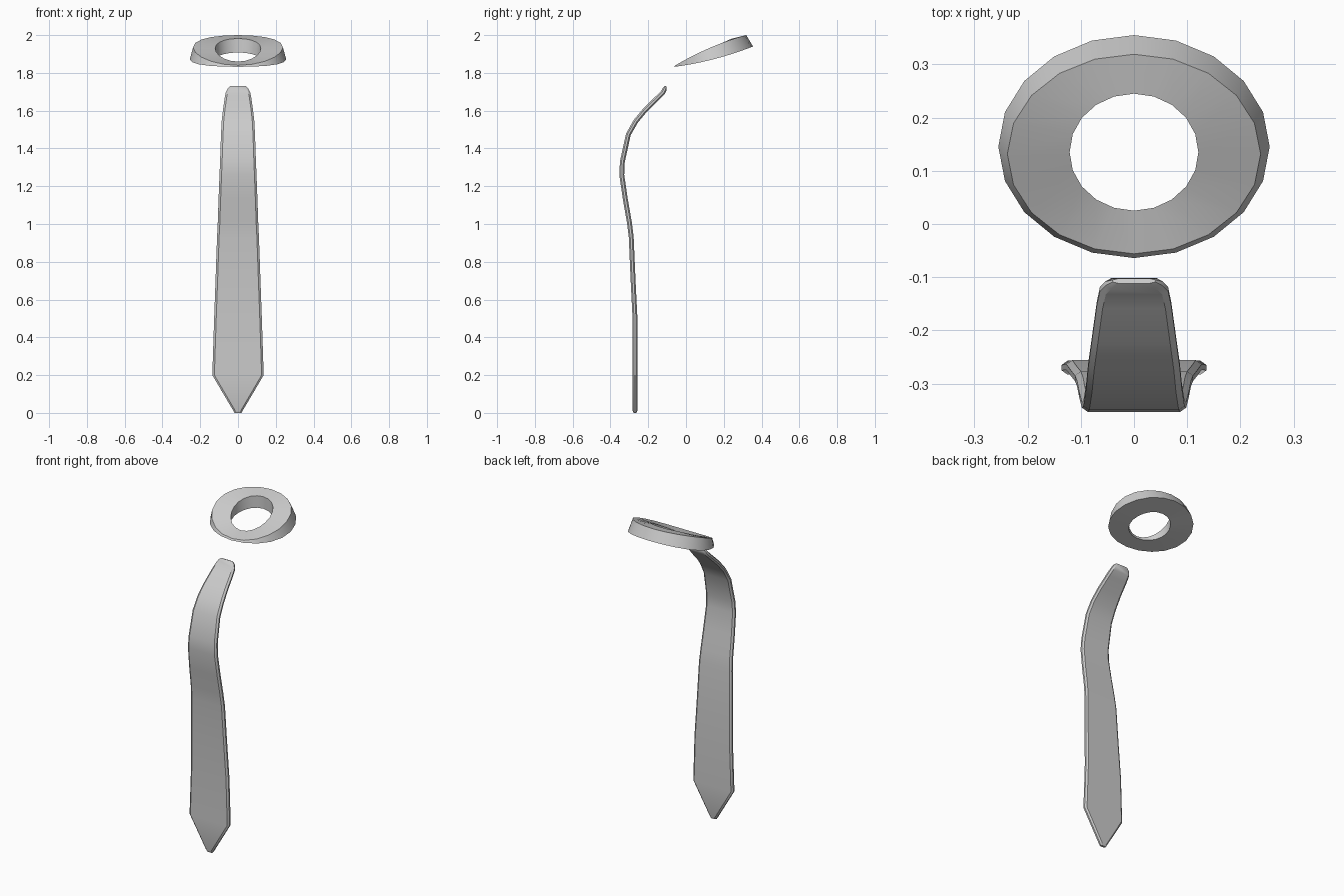
import bpy, bmesh
from math import sin, cos, pi
from mathutils import Vector

if "Cube" in bpy.data.objects:
    bpy.data.objects.remove(bpy.data.objects["Cube"])


def make(name, rings, closed):
    """Skin a list of equal-length point rings into a mesh object."""
    bm = bmesh.new()
    loops = [[bm.verts.new(p) for p in r] for r in rings]
    n, m = len(loops), len(loops[0])
    for i in range(n if closed else n - 1):
        a, b = loops[i], loops[(i + 1) % n]
        for j in range(m):
            k = (j + 1) % m
            bm.faces.new((a[j], a[k], b[k], b[j]))
    if not closed:
        bm.faces.new(loops[0])
        bm.faces.new(loops[-1])
    bmesh.ops.recalc_face_normals(bm, faces=bm.faces)
    mesh = bpy.data.meshes.new(name)
    bm.to_mesh(mesh)
    bm.free()
    obj = bpy.data.objects.new(name, mesh)
    bpy.context.collection.objects.link(obj)
    bpy.ops.object.select_all(action='DESELECT')
    obj.select_set(True)
    bpy.context.view_layer.objects.active = obj
    bpy.ops.object.shade_smooth_by_angle(angle=0.52)
    return obj


# Tie blade: side path (y, z), half width, half thickness
stations = [
    (-0.270, 0.000, 0.018, 0.007), (-0.270, 0.012, 0.025, 0.013),
    (-0.270, 0.200, 0.136, 0.013), (-0.269, 0.480, 0.127, 0.013),
    (-0.280, 0.700, 0.119, 0.013), (-0.290, 0.930, 0.111, 0.013),
    (-0.300, 1.010, 0.107, 0.013), (-0.321, 1.130, 0.103, 0.013),
    (-0.340, 1.260, 0.098, 0.013), (-0.337, 1.330, 0.095, 0.013),
    (-0.305, 1.475, 0.090, 0.013), (-0.265, 1.545, 0.086, 0.013),
    (-0.215, 1.605, 0.079, 0.013), (-0.150, 1.668, 0.070, 0.013),
    (-0.122, 1.696, 0.064, 0.013), (-0.112, 1.716, 0.054, 0.011),
    (-0.107, 1.730, 0.040, 0.005),
]
path = [Vector((0, s[0], s[1])) for s in stations]
rings = []
for i, (y, z, w, t) in enumerate(stations):
    d = (path[min(i + 1, len(path) - 1)] - path[max(i - 1, 0)]).normalized()
    nrm = Vector((0, -d.z, d.y))
    e = min(0.011, w * 0.4)
    section = [(w, -t * .4), (w, t * .4), (w - e, t), (e - w, t),
               (-w, t * .4), (-w, -t * .4), (e - w, -t), (w - e, -t)]
    rings.append([path[i] + Vector((x, 0, 0)) + nrm * h for x, h in section])
make("tie_blade", rings, False)

# Collar band: four edge loops as x radius, front y, back y, z at front/side/back
edges = [
    (0.238, -0.056, 0.319, 1.840, 1.935, 2.000),
    (0.255, -0.064, 0.355, 1.832, 1.872, 1.940),
    (0.121, 0.025, 0.245, 1.848, 1.872, 1.908),
    (0.121, 0.025, 0.245, 1.860, 1.930, 1.982),
]
SIDES = 20
rings = []
for i in range(SIDES):
    a = 2 * pi * i / SIDES
    s = sin(a)
    rings.append([(rx * cos(a), (yf + yb) / 2 + (yb - yf) / 2 * s,
                   zm + (zb - zf) / 2 * s + ((zb + zf) / 2 - zm) * s * s)
                  for rx, yf, yb, zf, zm, zb in edges])
make("collar_band", rings, True)
